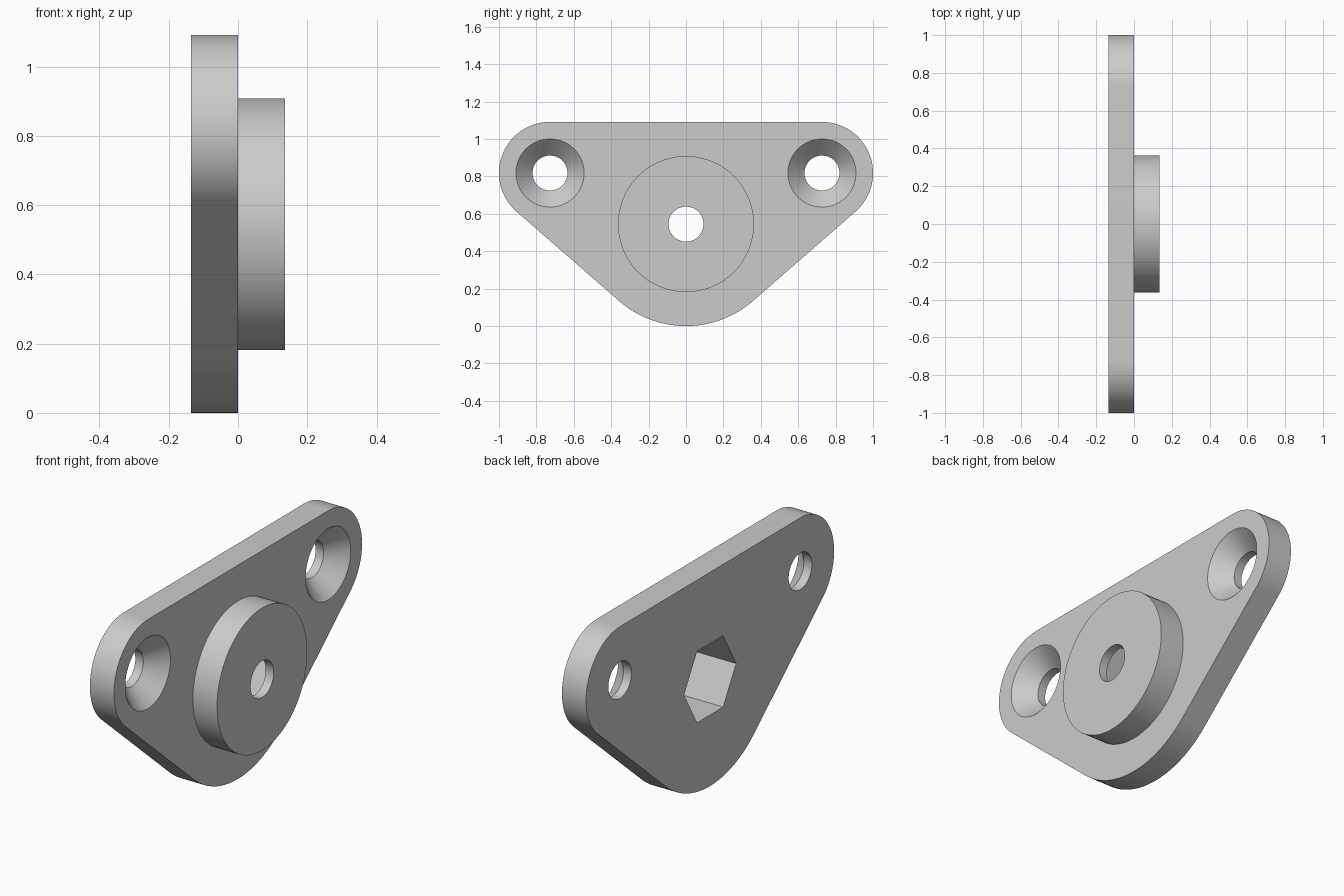
import bpy, bmesh, math

cube = bpy.data.objects.get("Cube")
if cube:
    bpy.data.objects.remove(cube, do_unlink=True)

HALF = 0.136            # plate thickness and boss height
HUB_Z, HUB_R = 0.545, 0.545
EAR_Y, EAR_Z, EAR_R = 0.727, 0.818, 0.273
BORE = 0.0935

grey = bpy.data.materials.new("light grey")
grey.use_nodes = True
colour = (0.6, 0.6, 0.6, 1)
grey.diffuse_color = colour
grey.node_tree.nodes["Principled BSDF"].inputs["Base Color"].default_value = colour


def arc(cy, cz, r, start, end, steps):
    """Points on an arc in the y-z plane, angles in radians."""
    return [(cy + r * math.cos(start + (end - start) * i / steps),
             cz + r * math.sin(start + (end - start) * i / steps))
            for i in range(steps + 1)]


def circle(cy, cz, r, sides=96):
    return arc(cy, cz, r, 0, math.tau, sides)[:-1]


def loft(name, sections):
    """Solid through matching (x, outline) sections along x."""
    bm = bmesh.new()
    rings = [[bm.verts.new((x, y, z)) for y, z in outline] for x, outline in sections]
    for a, b in zip(rings, rings[1:]):
        for i in range(len(a)):
            j = (i + 1) % len(a)
            bm.faces.new((a[i], a[j], b[j], b[i]))
    bm.faces.new(rings[0])
    bm.faces.new(rings[-1])
    bmesh.ops.recalc_face_normals(bm, faces=bm.faces)
    mesh = bpy.data.meshes.new(name)
    bm.to_mesh(mesh)
    bm.free()
    mesh.materials.append(grey)
    ob = bpy.data.objects.new(name, mesh)
    bpy.context.collection.objects.link(ob)
    return ob


def combine(target, tool, operation):
    """Apply a boolean and remove the helper."""
    tool.hide_render = True
    mod = target.modifiers.new("boolean", 'BOOLEAN')
    mod.operation, mod.solver, mod.object = operation, 'EXACT', tool
    bpy.context.view_layer.objects.active = target
    bpy.ops.object.modifier_apply(modifier=mod.name)
    bpy.data.objects.remove(tool, do_unlink=True)


# Plate outline: three arcs joined by their common tangents
spread = math.hypot(EAR_Y, EAR_Z - HUB_Z)
tangent = math.atan2(EAR_Z - HUB_Z, EAR_Y) - math.acos((HUB_R - EAR_R) / spread)
outline = (arc(EAR_Y, EAR_Z, EAR_R, tangent, math.pi / 2, 40)
           + arc(-EAR_Y, EAR_Z, EAR_R, math.pi / 2, math.pi - tangent, 40)
           + arc(0, HUB_Z, HUB_R, -math.pi - tangent + math.tau, tangent + math.tau, 40))
plate = loft("mounting_plate", [(-HALF, outline), (0, outline)])

# Round boss on the right face
disc = circle(0, HUB_Z, 0.3635)
combine(plate, loft("boss", [(-HALF / 2, disc), (HALF, disc)]), 'UNION')

# Centre bore, and hexagonal nut pocket from the left face
bore = circle(0, HUB_Z, BORE)
combine(plate, loft("bore_cutter", [(-0.3, bore), (0.3, bore)]), 'DIFFERENCE')
hexagon = circle(0, HUB_Z, 0.21, 6)
combine(plate, loft("nut_cutter", [(-0.3, hexagon), (0.091, hexagon)]), 'DIFFERENCE')

# Countersunk screw holes in both ears
for side in (-1, 1):
    y = side * EAR_Y
    small = circle(y, EAR_Z, BORE)
    rim = circle(y, EAR_Z, 0.182)
    cutter = loft("screw_cutter", [(-0.3, small), (-0.091, small), (0, rim), (0.1, rim)])
    combine(plate, cutter, 'DIFFERENCE')

bpy.ops.object.select_all(action='DESELECT')
plate.select_set(True)
bpy.context.view_layer.objects.active = plate
bpy.ops.object.shade_smooth_by_angle(angle=math.radians(30))
